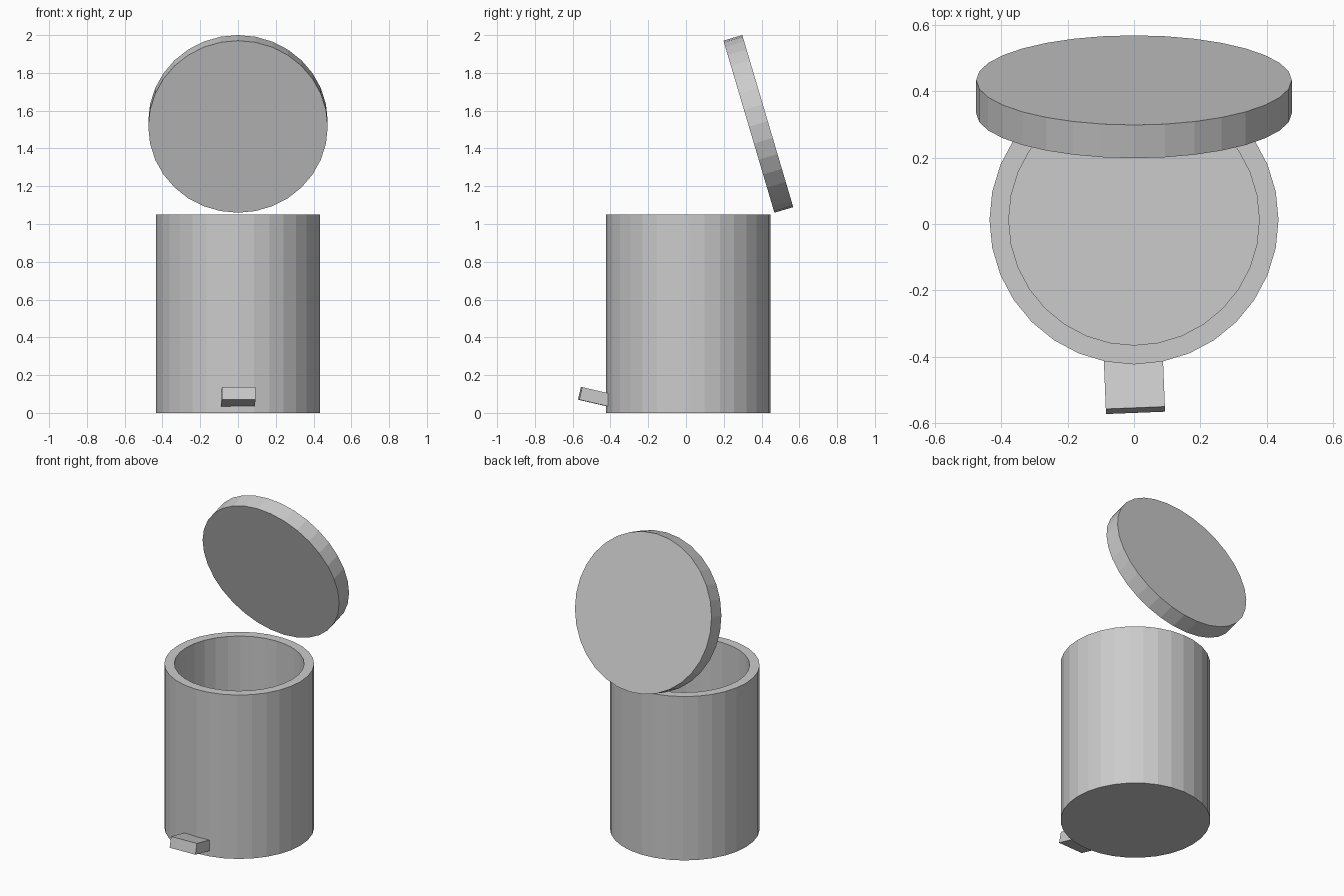
import bpy, bmesh
from math import radians, sin, cos, pi
from mathutils import Vector

if "Cube" in bpy.data.objects:
    bpy.data.objects.remove(bpy.data.objects["Cube"])

SIDES = 32


def lathe(name, profile, location, rotation=(0, 0, 0)):
    """Revolve an (r, z) profile into a closed flat-shaded solid with n-gon caps."""
    bm = bmesh.new()
    rings = [[bm.verts.new((r * cos(2 * pi * i / SIDES), r * sin(2 * pi * i / SIDES), z))
              for i in range(SIDES)] for r, z in profile]
    for a, b in zip(rings, rings[1:]):
        for i in range(SIDES):
            j = (i + 1) % SIDES
            bm.faces.new((a[i], a[j], b[j], b[i]))
    bm.faces.new(rings[0][::-1])
    bm.faces.new(rings[-1])
    bmesh.ops.recalc_face_normals(bm, faces=bm.faces)
    mesh = bpy.data.meshes.new(name)
    bm.to_mesh(mesh)
    bm.free()
    obj = bpy.data.objects.new(name, mesh)
    obj.location = location
    obj.rotation_euler = rotation
    bpy.context.collection.objects.link(obj)
    return obj


# Hollow bin body: outer wall, rim, inner wall, inner floor
lathe("bin_body", [(0.435, 0), (0.435, 1.05), (0.377, 1.05), (0.377, 0.06)],
      (0, 0.0125, 0))

# Open lid: solid disc leaning forward above the back rim
lathe("lid", [(0.475, -0.052), (0.475, 0.052)],
      (0, 0.383, 1.53), (radians(-73.5), 0, 0))

# Foot pedal: small tilted block whose back end sits inside the wall
bpy.ops.mesh.primitive_cube_add(size=1, location=(0.001, -0.478, 0.084),
                                rotation=(radians(-13), 0, radians(2.3)))
pedal = bpy.context.object
pedal.name = "foot_pedal"
pedal.scale = (0.178, 0.17, 0.068)
